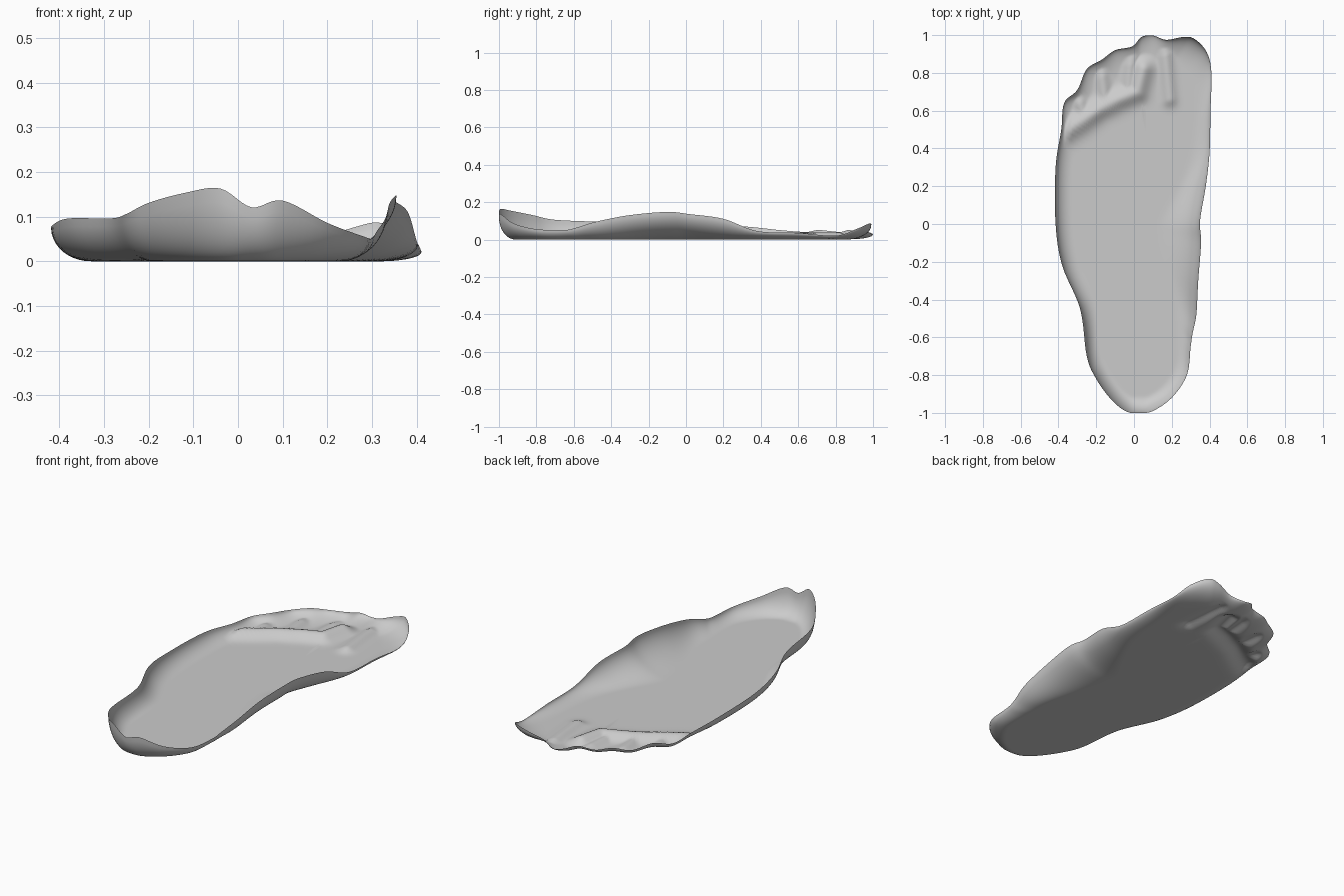
import bpy
import bmesh
import math
from mathutils import Vector

cube = bpy.data.objects.get("Cube")
if cube:
    bpy.data.objects.remove(cube, do_unlink=True)

STEPS, RINGS, FLOOR = 6, 36, 0.004

# Rim of the insole, from the heel round the arch, the toes and the outer side
rim = [Vector(p) for p in (
    (.03, -1, .125), (.1, -.99, .14), (.2, -.92, .09), (.28, -.8, .06),
    (.3, -.65, .055), (.31, -.58, .07), (.33, -.48, .1), (.34, -.3, .135),
    (.355, -.1, .152), (.35, .02, .14), (.38, .2, .115), (.4, .38, .05),
    (.405, .6, .04), (.41, .8, .025), (.385, .91, .06), (.32, .98, .09),
    (.26, .99, .08), (.17, .975, .05), (.1, .998, .03), (.04, .99, .04),
    (-.01, .94, .05), (-.1, .92, .045), (-.17, .87, .055), (-.25, .82, .045),
    (-.3, .71, .055), (-.37, .64, .045), (-.385, .5, .055), (-.415, .3, .075),
    (-.415, 0, .085), (-.38, -.22, .1), (-.285, -.45, .1), (-.25, -.7, .11),
    (-.2, -.82, .135), (-.12, -.93, .157), (-.04, -.993, .167))]

# Raised folds: the crease behind the toes, then the gaps between toes
crease = [Vector(p) for p in (
    (-.36, .49), (-.28, .54), (-.18, .61), (-.08, .66), (.02, .7), (.05, .82))]
gaps = [(Vector(a), Vector(b)) for a, b in (
    ((-.26, .56), (-.31, .71)), ((-.15, .64), (-.18, .86)),
    ((-.03, .69), (-.01, .94)), ((.19, .66), (.16, .97)))]


def smooth_loop(points, steps):
    """Closed curve passing through all the points."""
    out = []
    n = len(points)
    for i in range(n):
        a, b, c, d = (points[(i + k) % n] for k in (-1, 0, 1, 2))
        for s in range(steps):
            t = s / steps
            out.append(b + (c - a) * (t / 2)
                       + (a * 2 - b * 5 + c * 4 - d) * (t * t / 2)
                       + (b * 3 - a - c * 3 + d) * (t ** 3 / 2))
    return out


def distance(p, a, b):
    """Distance from a point to a segment."""
    ab = b - a
    t = max(0, min(1, (p - a).dot(ab) / ab.length_squared))
    return (p - a - ab * t).length


def bump(d, width):
    return math.exp(-(d / width) ** 2)


def fold_height(p):
    """Height of the toe folds above the floor."""
    if p.y < .3:
        return 0
    ridge = min(distance(p, a, b) for a, b in zip(crease, crease[1:]))
    gap = min(distance(p, a, b) for a, b in gaps)
    return max(.038 * bump(ridge, .05), .022 * bump(gap, .035))


def wall_width(p):
    """The wall is steep, but sweeps up gently at the arch and the toes."""
    arch = bump(p.y + .08, .38) if p.x > 0 else 0
    toes = bump(p.y - 1, .25)
    return .09 + .14 * arch + .07 * toes


def surface_point(edge, t):
    spine = Vector((.04, edge.y * .6))
    flat = edge.xy.lerp(spine, t)
    u = min(1, (flat - edge.xy).length / wall_width(edge))
    wall = (edge.z - FLOOR) * (1 - math.sqrt(1 - (1 - u) ** 2))
    return Vector((flat.x, flat.y, FLOOR + max(wall, fold_height(flat) * min(1, .4 + u))))


# Shell made of rings shrinking from the rim to the middle of the floor
bm = bmesh.new()
loop = smooth_loop(rim, STEPS)
rings = []
for i in range(RINGS + 1):
    t = .93 * (i / RINGS) ** 1.5
    rings.append([bm.verts.new(surface_point(p, t)) for p in loop])
count = len(loop)
for outer, inner in zip(rings, rings[1:]):
    for i in range(count):
        j = (i + 1) % count
        bm.faces.new((outer[i], outer[j], inner[j], inner[i]))
bm.faces.new(rings[-1])

# Sit on the ground
lowest = min(v.co.z for v in bm.verts)
for v in bm.verts:
    v.co.z -= lowest
    
mesh = bpy.data.meshes.new("insole_shell")
bm.to_mesh(mesh)
bm.free()
insole = bpy.data.objects.new("insole_shell", mesh)
bpy.context.collection.objects.link(insole)

# Plain grey
grey = bpy.data.materials.new("light_grey")
grey.use_nodes = True
colour = (.6, .6, .6, 1)
grey.diffuse_color = colour
grey.node_tree.nodes["Principled BSDF"].inputs["Base Color"].default_value = colour
mesh.materials.append(grey)
for face in mesh.polygons:
    face.use_smooth = True
